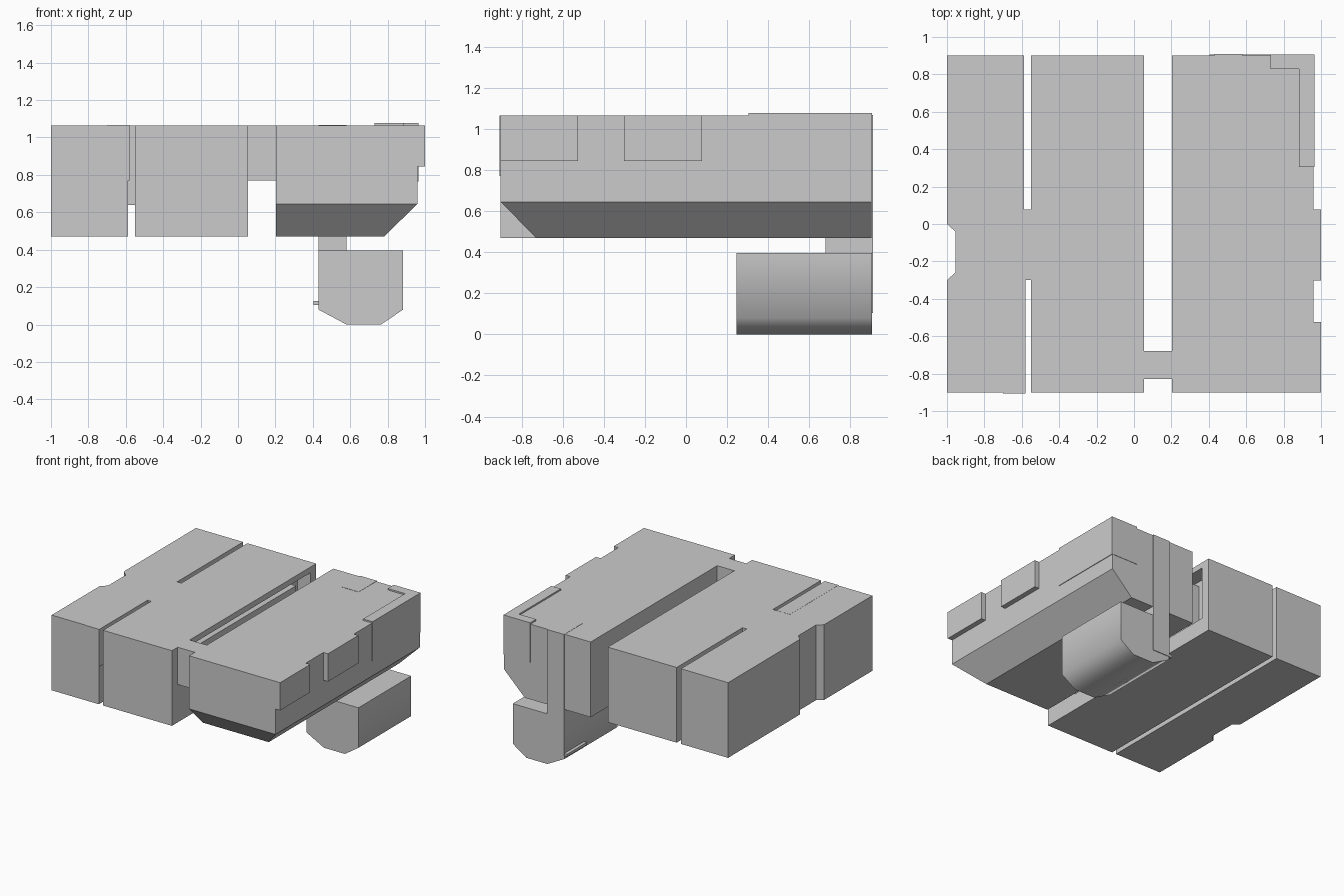
import bpy, bmesh
from math import radians

if "Cube" in bpy.data.objects:
    bpy.data.objects.remove(bpy.data.objects["Cube"])


def loft(name, rings):
    """Solid skinned through matching closed rings of points."""
    bm = bmesh.new()
    loops = [[bm.verts.new(p) for p in ring] for ring in rings]
    n = len(rings[0])
    bm.faces.new(loops[0])
    bm.faces.new(loops[-1])
    for a, b in zip(loops, loops[1:]):
        for i in range(n):
            j = (i + 1) % n
            bm.faces.new((a[i], a[j], b[j], b[i]))
    bmesh.ops.recalc_face_normals(bm, faces=bm.faces)
    mesh = bpy.data.meshes.new(name)
    bm.to_mesh(mesh)
    bm.free()
    obj = bpy.data.objects.new(name, mesh)
    bpy.context.collection.objects.link(obj)
    return obj


def rect(x0, x1, y0, y1, z):
    return [(x0, y0, z), (x1, y0, z), (x1, y1, z), (x0, y1, z)]


def box(name, x0, x1, y0, y1, z0, z1):
    return loft(name, [rect(x0, x1, y0, y1, z) for z in (z0, z1)])


BOTTOM, TOP, HALF = 0.47, 1.065, 0.902

# Left block, with a bevelled notch in its outer side
outline = [(-1, -HALF), (-0.587, -HALF), (-0.587, HALF), (-1, HALF),
           (-1, 0), (-0.955, -0.04), (-0.955, -0.26), (-1, -0.3)]
loft("left_block", [[(x, y, z) for x, y in outline] for z in (BOTTOM, TOP)])
box("left_block_corner_plate", -0.7, -0.58, -0.907, -0.3, 0.77, TOP + 0.001)

# Middle block, with a long recess facing the wide slot
middle = box("middle_block", -0.55, 0.053, -HALF, HALF, BOTTOM, TOP)
cutter = box("recess_cutter", -0.06, 0.1, -0.6, 0.83, 0.6, 1.02)
cutter.hide_render = True
cutter.hide_set(True)
cut = middle.modifiers.new("recess", 'BOOLEAN')
cut.operation = 'DIFFERENCE'
cut.object = cutter
cut.solver = 'EXACT'
box("recess_bar", -0.07, 0.045, -0.61, 0.66, 0.59, 0.98)

# Bridges joining the three blocks
box("left_bridge", -0.595, -0.545, -0.3, 0.077, 0.64, TOP)
box("right_bridge", 0.045, 0.21, -0.83, -0.68, 0.77, TOP)

# Right block, sloped under its front and outer sides
loft("right_block", [rect(0.203, 0.78, -0.73, HALF, BOTTOM),
                     rect(0.203, 0.96, -HALF, HALF, 0.645),
                     rect(0.203, 0.96, -HALF, HALF, TOP)])

# Raised pads on the outer side
for i, (y0, y1) in enumerate([(-HALF, -0.525), (-0.303, 0.077)]):
    box(f"side_pad_{i + 1}", 0.95, 1.0, y0, y1, 0.845, TOP)

# Thin L-shaped plate on the back outer corner
ell = [(0.73, 0.83), (0.882, 0.83), (0.882, 0.305), (0.965, 0.305),
       (0.965, 0.905), (0.73, 0.905)]
loft("corner_plate", [[(x, y, z) for x, y in ell] for z in (0.765, 1.077)])

# Post through the back, carrying the lower body
box("support_post", 0.43, 0.58, 0.68, 0.91, 0.105, TOP + 0.002)
box("post_foot", 0.405, 0.44, 0.66, 0.907, 0.105, 0.125)

# Lower body: bevelled trough shape, smooth along its underside
profile = [(0.43, 0.397), (0.43, 0.08), (0.58, 0), (0.765, 0),
           (0.883, 0.08), (0.883, 0.397)]
body = loft("lower_body", [[(x, y, z) for x, z in profile] for y in (0.245, 0.905)])
bpy.ops.object.select_all(action='DESELECT')
body.select_set(True)
bpy.context.view_layer.objects.active = body
bpy.ops.object.shade_smooth_by_angle(angle=radians(70))
